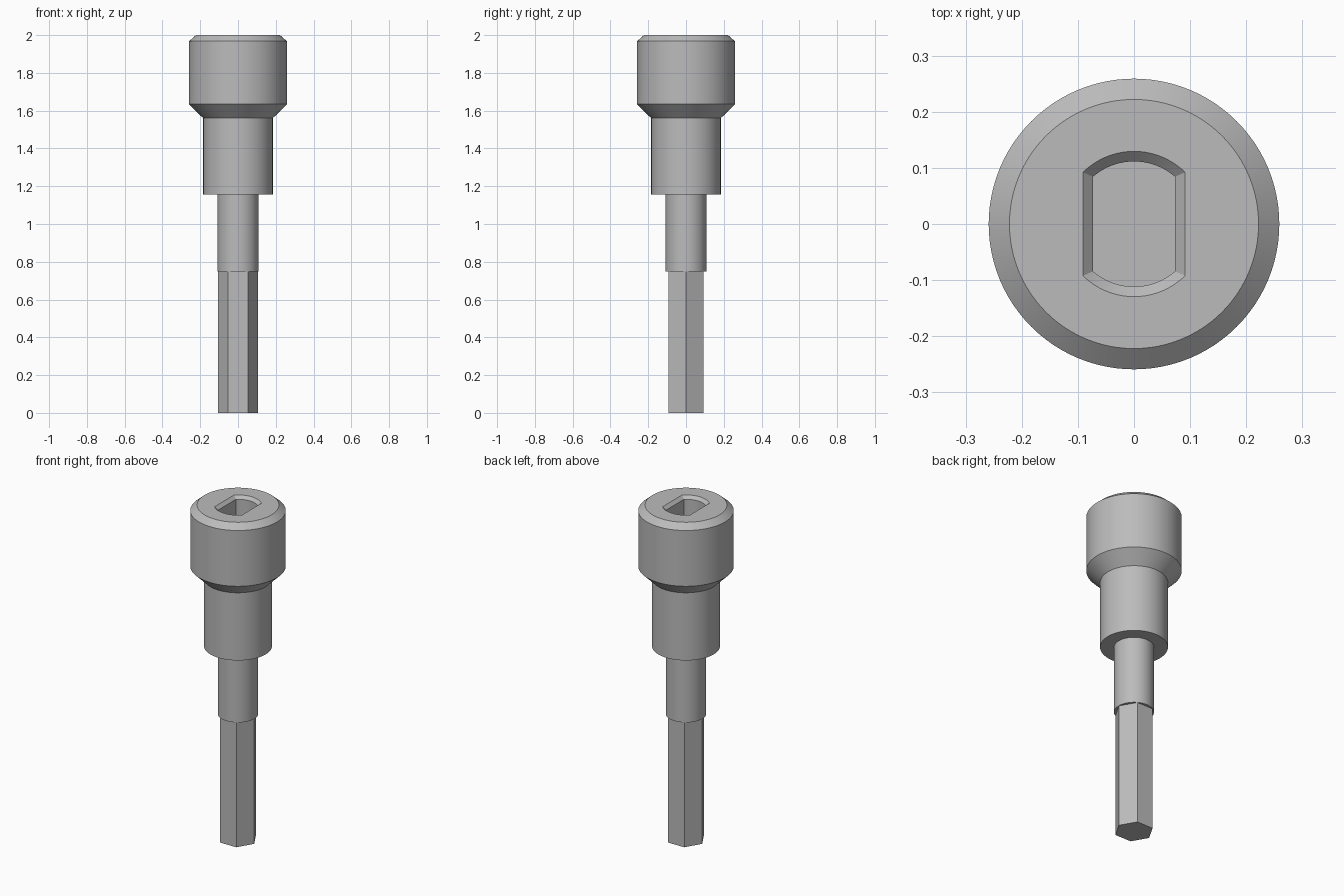
import bpy, bmesh, math

if "Cube" in bpy.data.objects:
    bpy.data.objects.remove(bpy.data.objects["Cube"])

N = 96  # points per ring; divisible by 6 and 8

steel = bpy.data.materials.new("steel_grey")
steel.diffuse_color = (0.5, 0.5, 0.5, 1)
steel.use_nodes = True
steel.node_tree.nodes["Principled BSDF"].inputs["Base Color"].default_value = steel.diffuse_color


def circle(r, z):
    return [(r * math.cos(2 * math.pi * i / N), r * math.sin(2 * math.pi * i / N), z)
            for i in range(N)]


def hexagon(r, z):
    pts = []
    for i in range(N):
        t = 2 * math.pi * i / N
        d = r * math.cos(math.pi / 6) / math.cos(t % (math.pi / 3) - math.pi / 6)
        pts.append((d * math.cos(t), d * math.sin(t), z))
    return pts


def double_flat(r, w, z):
    # circle of radius r cut by two flats at x = +-w, corners kept exact
    a = math.acos(w / r)
    q = N // 4
    pts = []
    for i in range(N):
        k, j = divmod(i, q)
        u = j / q if k % 2 == 0 else 1 - j / q
        if u <= 0.5:
            x, y = w, w * math.tan(a * u * 2)
        else:
            t = a + (math.pi / 2 - a) * (u - 0.5) * 2
            x, y = r * math.cos(t), r * math.sin(t)
        pts.append((x if k in (0, 3) else -x, y if k < 2 else -y, z))
    return pts


def skin(name, loops, cap_start=False, cap_end=False):
    bm = bmesh.new()
    rings = [[bm.verts.new(p) for p in loop] for loop in loops]
    for a, b in zip(rings, rings[1:]):
        for i in range(N):
            j = (i + 1) % N
            bm.faces.new((a[i], a[j], b[j], b[i]))
    if cap_start:
        bm.faces.new(rings[0][::-1])
    if cap_end:
        bm.faces.new(rings[-1])
    me = bpy.data.meshes.new(name)
    bm.to_mesh(me)
    bm.free()
    me.materials.append(steel)
    ob = bpy.data.objects.new(name, me)
    bpy.context.collection.objects.link(ob)
    bpy.ops.object.select_all(action='DESELECT')
    ob.select_set(True)
    bpy.context.view_layer.objects.active = ob
    bpy.ops.object.shade_smooth_by_angle(angle=math.radians(25))
    return ob


# hexagonal drive shank
skin("hex_shank", [hexagon(0.107, 0), hexagon(0.107, 0.748)], cap_start=True)

# round neck, with the small ledge around the hexagon
skin("neck", [hexagon(0.107, 0.748), circle(0.1085, 0.748), circle(0.1085, 1.155)])

# middle sleeve
skin("sleeve", [circle(0.1085, 1.155), circle(0.184, 1.155), circle(0.184, 1.56)])

# chamfered head with the double-flat socket
skin("socket_head", [
    circle(0.184, 1.56), circle(0.259, 1.634), circle(0.259, 1.968), circle(0.222, 2.0),
    double_flat(0.1295, 0.091, 2.0), double_flat(0.1115, 0.073, 1.982),
    double_flat(0.1115, 0.073, 1.68)], cap_end=True)
